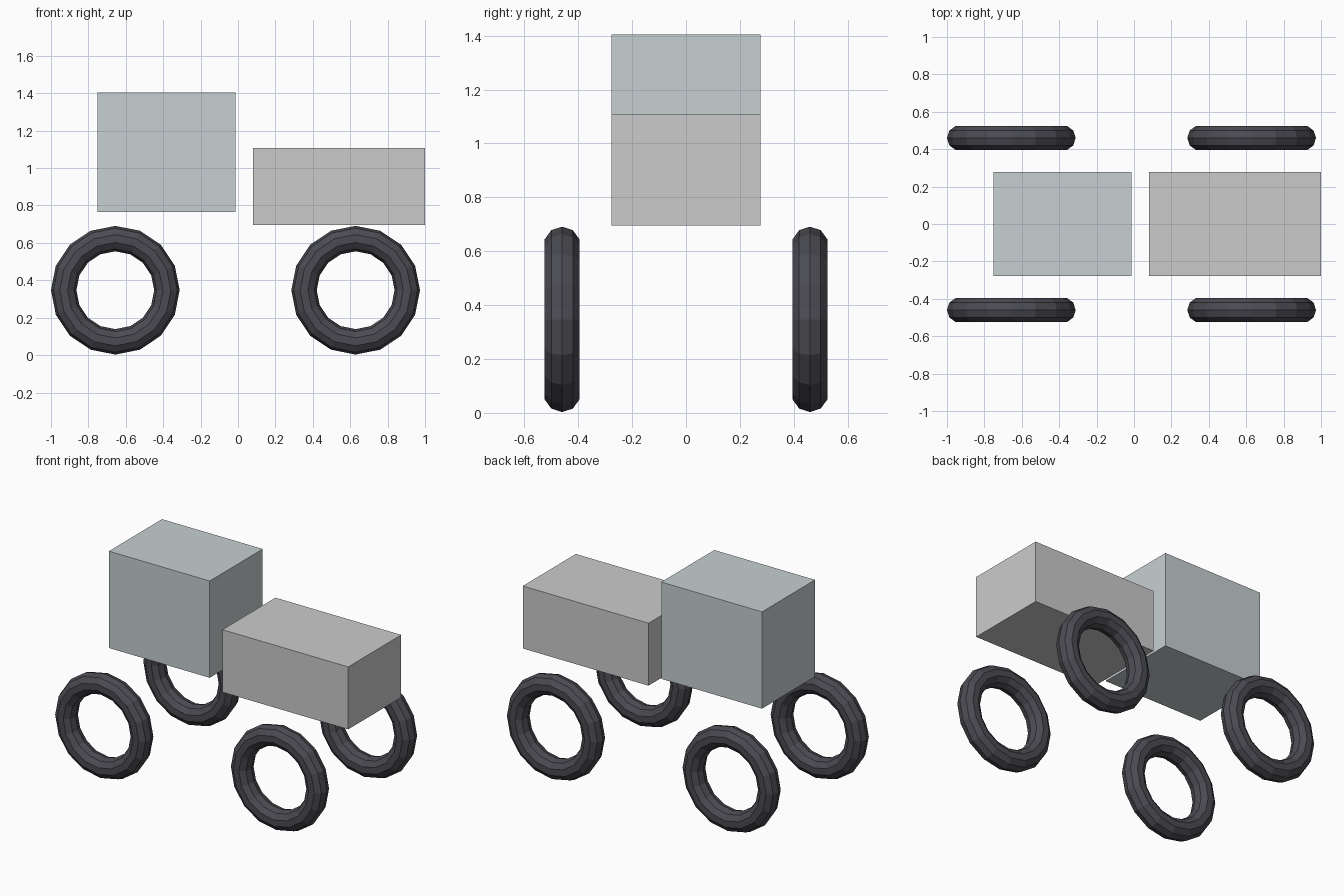
import bpy
from math import pi

if "Cube" in bpy.data.objects:
    bpy.data.objects.remove(bpy.data.objects["Cube"])


def material(name, rgb):
    mat = bpy.data.materials.new(name)
    mat.diffuse_color = (*rgb, 1.0)
    mat.use_nodes = True
    mat.node_tree.nodes["Principled BSDF"].inputs["Base Color"].default_value = mat.diffuse_color
    return mat


def box(name, x0, x1, half_width, z0, z1, mat=None):
    bpy.ops.mesh.primitive_cube_add(size=1, location=((x0 + x1) / 2, 0, (z0 + z1) / 2))
    ob = bpy.context.object
    ob.name = name
    ob.scale = (x1 - x0, 2 * half_width, z1 - z0)
    bpy.ops.object.transform_apply(location=False, rotation=False, scale=True)
    if mat:
        ob.data.materials.append(mat)
    return ob


def tyre(name, x, y, mat):
    bpy.ops.mesh.primitive_torus_add(
        major_segments=16, minor_segments=10,
        major_radius=0.276, minor_radius=0.068,
        location=(x, y, 0.347), rotation=(pi / 2, 0, 0))
    ob = bpy.context.object
    ob.name = name
    bpy.ops.object.shade_flat()
    ob.data.materials.append(mat)


glass = material("pale_blue_grey", (0.57, 0.63, 0.645))
rubber = material("dark_rubber", (0.07, 0.07, 0.085))

# Body: tall cabin and lower engine block
box("cabin", -0.75, -0.013, 0.277, 0.765, 1.405, glass)
box("engine_block", 0.08, 1.0, 0.277, 0.695, 1.108)

# Four ring tyres
for end, x in (("cabin_end", -0.656), ("engine_end", 0.629)):
    for side, y in (("front", -0.46), ("back", 0.46)):
        tyre(f"tyre_{end}_{side}", x, y, rubber)
